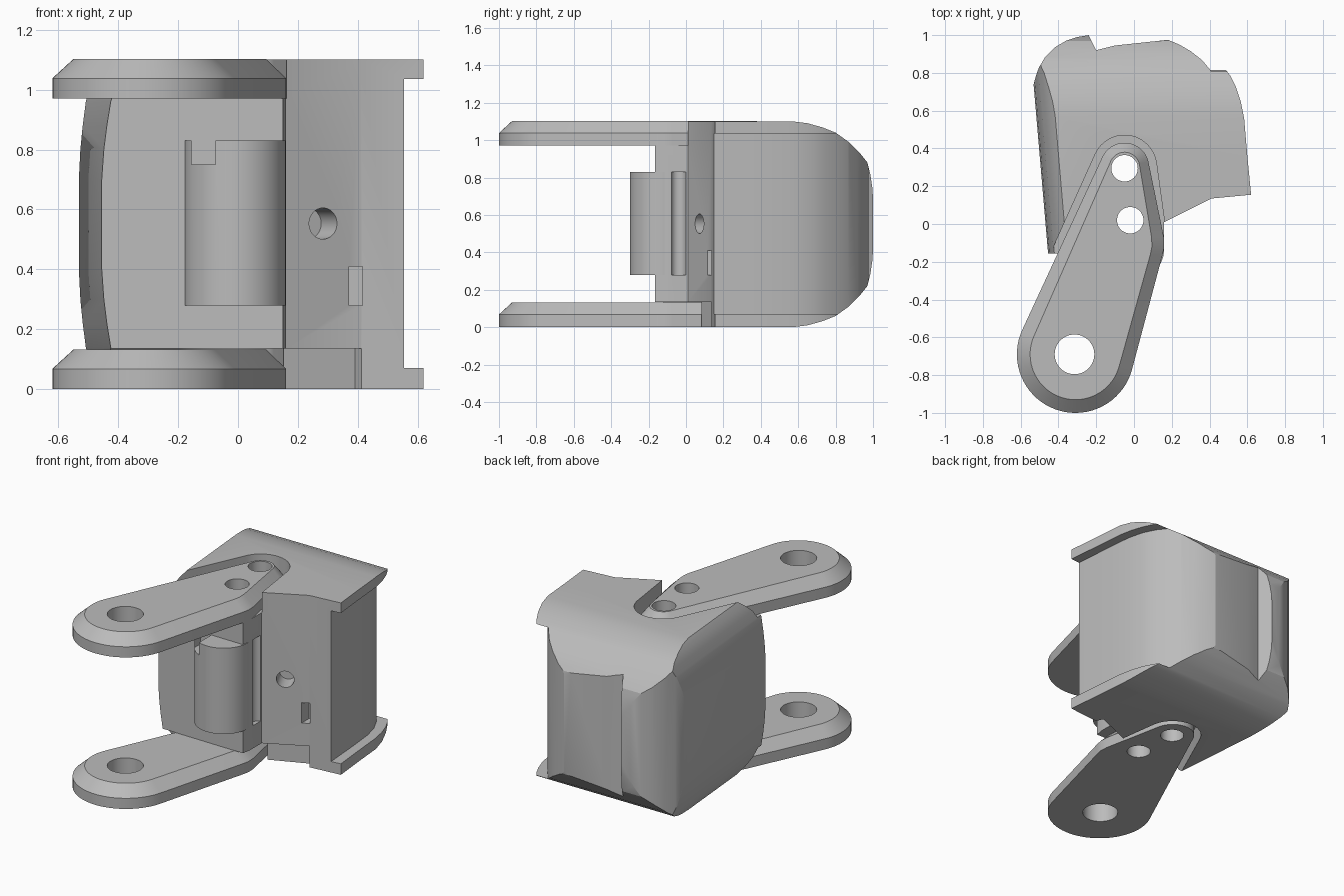
import bpy, bmesh
from math import sin, cos, radians
from mathutils import Matrix, Vector

if "Cube" in bpy.data.objects:
    bpy.data.objects.remove(bpy.data.objects["Cube"], do_unlink=True)

H = 1.10            # overall height
ARM_LOW = 0.135     # thickness of each arm
ARM_HIGH = 0.97     # underside of the upper arm

grey = bpy.data.materials.new("grey_plastic")
grey.use_nodes = True
grey.diffuse_color = (0.5, 0.5, 0.5, 1)
grey.node_tree.nodes["Principled BSDF"].inputs["Base Color"].default_value = (0.5, 0.5, 0.5, 1)


def loft(name, rings):
    """Closed solid through rings of equal point count."""
    bm = bmesh.new()
    rows = [[bm.verts.new(p) for p in ring] for ring in rings]
    n = len(rows[0])
    for a, b in zip(rows, rows[1:]):
        for i in range(n):
            j = (i + 1) % n
            bm.faces.new((a[i], a[j], b[j], b[i]))
    bm.faces.new(rows[0][::-1])
    bm.faces.new(rows[-1])
    bmesh.ops.recalc_face_normals(bm, faces=bm.faces[:])
    me = bpy.data.meshes.new(name)
    bm.to_mesh(me)
    bm.free()
    me.materials.append(grey)
    ob = bpy.data.objects.new(name, me)
    bpy.context.collection.objects.link(ob)
    return ob


def prism(name, pts, lo, hi):
    return loft(name, [[(x, y, z) for x, y in pts] for z in (lo, hi)])


def box(x0, x1, y0, y1, z0, z1):
    return prism("cutter", [(x0, y0), (x1, y0), (x1, y1), (x0, y1)], z0, z1)


def arc(cx, cy, r, a0, a1, n=24):
    return [(cx + r * cos(radians(a0 + (a1 - a0) * i / n)),
             cy + r * sin(radians(a0 + (a1 - a0) * i / n))) for i in range(n + 1)]


def rod(x, y, r, lo, hi, name="cutter"):
    return prism(name, arc(x, y, r, 0, 352.5, 47), lo, hi)


def combine(ob, tool, op="DIFFERENCE"):
    """Apply a boolean and throw the tool away."""
    tool.hide_render = True
    mod = ob.modifiers.new("bool", "BOOLEAN")
    mod.operation, mod.solver, mod.object = op, "EXACT", tool
    bpy.context.view_layer.update()
    dg = bpy.context.evaluated_depsgraph_get()
    me = bpy.data.meshes.new_from_object(ob.evaluated_get(dg))
    ob.modifiers.clear()
    ob.data = me
    bpy.data.objects.remove(tool, do_unlink=True)


def arm_outline(big, small, right):
    """Teardrop: large round end, kink on the right, small round end."""
    return (arc(-0.31, -0.69, big, 155, 345, 36)
            + [(right - 0.008, -0.16), (right, -0.12), (right - 0.002, -0.07)]
            + arc(-0.05, 0.30, small, 8, 155))


# --- Housing: plan outline, rounded in side profile and along its left wall ---
plan = [(-0.47, -0.155), (0.15, -0.165), (0.16, -0.11), (0.16, 0.01), (0.41, 0.135),
        (0.62, 0.155), (0.60, 0.36), (0.583, 0.56), (0.565, 0.65), (0.54, 0.725),
        (0.51, 0.785), (0.48, 0.825), (0.40, 0.82), (0.36, 0.868), (0.30, 0.915),
        (0.24, 0.95), (0.18, 0.975), (-0.10, 0.945), (-0.20, 0.92), (-0.24, 1.0),
        (-0.30, 0.99), (-0.36, 0.97), (-0.42, 0.935), (-0.47, 0.885), (-0.505, 0.825),
        (-0.525, 0.765), (-0.54, 0.70)]
housing = prism("housing", plan, 0, H)

half = [(-1, 1.15), (0.45, 1.15), (0.57, 1.10), (0.65, 1.09), (0.73, 1.068), (0.80, 1.04),
        (0.87, 0.99), (0.93, 0.93), (0.97, 0.88), (0.985, 0.82), (0.997, 0.74), (1.003, 0.62)]
side = half + [(y, H - z) for y, z in reversed(half)]
combine(housing, loft("cutter", [[(x, y, z) for y, z in side] for x in (-1, 1)]), "INTERSECT")

half = [(0.15, 1.15), (0.10, 1.10), (0.075, 1.065), (0.05, 1.02), (0.03, 0.96),
        (0.017, 0.88), (0.007, 0.80), (0.0, 0.70)]
left = [(2, 1.15)] + half + [(x, H - z) for x, z in reversed(half)] + [(2, -0.05)]
combine(housing, loft("cutter", [[(u - 0.455 - 0.0857 * (y + 0.155), y, z) for u, z in left]
                                 for y in (-0.5, 1.1)]), "INTERSECT")

# recessed wall between the two thin flanges
wall = [(0.557, 0.0), (0.555, 0.15), (0.535, 0.42), (0.52, 0.57), (0.495, 0.67), (0.455, 0.75),
        (0.40, 0.82), (0.45, 0.95), (0.8, 0.95), (0.8, 0.0)]
combine(housing, prism("cutter", wall, 0.07, 1.035))

# pockets that take the arms
pocket = (arc(-0.31, -0.69, 0.34, 155, 345)
          + [(0.162, -0.2), (0.162, 0.01)] + arc(-0.05, 0.30, 0.17, 8, 155))
combine(housing, prism("cutter", pocket, ARM_HIGH, 1.3))
combine(housing, prism("cutter", pocket, -0.2, ARM_LOW))
# step beside the lower arm
combine(housing, prism("cutter", [(0.1, 0.0), (0.2, -0.1), (0.43, 0.1), (0.39, 0.18), (0.1, 0.06)],
                       -0.2, ARM_LOW))

# groove beside the barrel, and the small slot in the front face
combine(housing, rod(0.17, -0.04, 0.04, 0.28, 0.83))
combine(housing, box(0.37, 0.415, 0.0, 0.19, 0.28, 0.41))

# screw hole, square to the slanted front face
hole = rod(0, 0, 0.052, -0.12, 0.12)
axis = Vector((0.45, -0.9, 0)).normalized()
hole.data.transform(Matrix.Translation((0.285, 0.07, 0.553))
                    @ axis.to_track_quat("Z", "Y").to_matrix().to_4x4())
combine(housing, hole)

# --- Front barrel with a notch in its upper edge ---
barrel = rod(-0.01, -0.13, 0.17, 0.28, 0.83, "front_barrel")
combine(barrel, box(-0.155, -0.075, -0.5, -0.14, 0.75, 0.9))
combine(barrel, box(-0.5, 0.5, -0.1, 0.5, 0, 1.1))

# --- Two matching arms with a bevelled upper rim ---
arms = []
for name, z in (("lower_arm", 0.0), ("upper_arm", ARM_HIGH)):
    rim = arm_outline(0.31, 0.13, 0.16)
    face = arm_outline(0.24, 0.08, 0.095)
    arm = loft(name, [[(x, y, z + dz) for x, y in ring]
                      for ring, dz in ((rim, 0), (rim, 0.068), (face, ARM_LOW - 0.003))])
    arms.append(arm)

# --- Pin holes right through ---
for x, y, r in ((-0.05, 0.295, 0.07), (-0.02, 0.02, 0.07), (-0.315, -0.69, 0.105)):
    for ob in arms + [housing, barrel]:
        if ob in arms or (ob is housing and y > -0.5):
            combine(ob, rod(x, y, r, -0.3, 1.4))

# --- Smooth curves, crisp edges ---
bpy.ops.object.select_all(action="DESELECT")
for ob in arms + [housing, barrel]:
    ob.select_set(True)
bpy.context.view_layer.objects.active = housing
bpy.ops.object.shade_smooth_by_angle(angle=radians(22))
